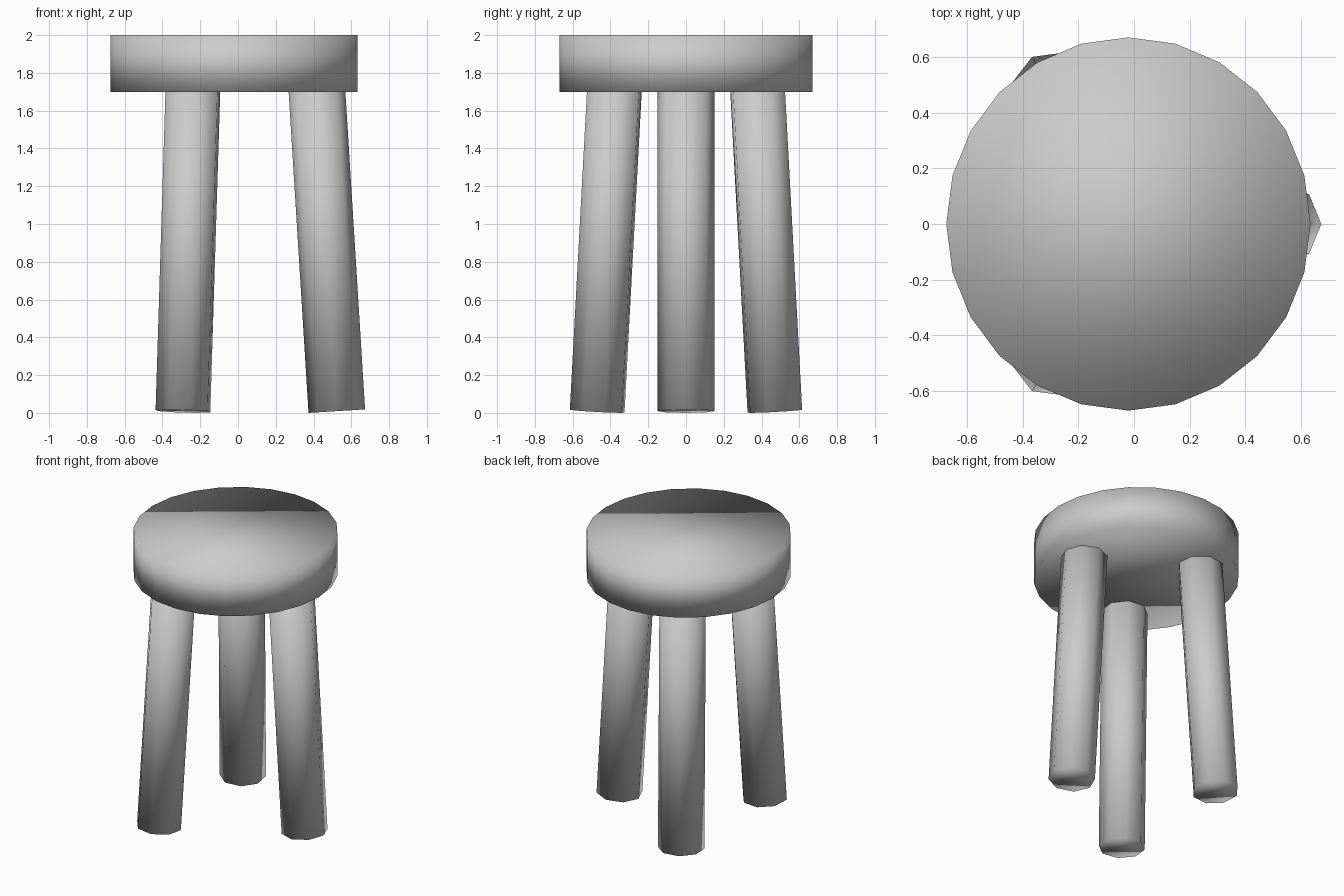
import bpy
import bmesh
import math
from mathutils import Matrix, Vector

default_cube = bpy.data.objects.get("Cube")
if default_cube:
    bpy.data.objects.remove(default_cube, do_unlink=True)

CENTRE_X = -0.02
LEG_RADIUS = 0.15
LEG_LENGTH = 1.78
LEG_SPREAD = 0.543
LEG_TILT = math.atan(0.062)

# One plain grey for the whole stool
grey = bpy.data.materials.new("plain grey")
grey.use_nodes = True
grey.diffuse_color = (0.6, 0.6, 0.6, 1)
grey.node_tree.nodes["Principled BSDF"].inputs["Base Color"].default_value = grey.diffuse_color


def cylinder(name, sides, radius, depth, matrix):
    """Fully smooth-shaded low-poly cylinder with shared cap normals."""
    bm = bmesh.new()
    bmesh.ops.create_cone(bm, cap_ends=True, segments=sides,
                          radius1=radius, radius2=radius, depth=depth)
    bm.transform(matrix)
    for face in bm.faces:
        face.smooth = True
    mesh = bpy.data.meshes.new(name)
    bm.to_mesh(mesh)
    bm.free()
    mesh.materials.append(grey)
    obj = bpy.data.objects.new(name, mesh)
    bpy.context.collection.objects.link(obj)
    return obj


# Seat, very slightly narrower from side to side
cylinder("seat", 24, 0.67, 0.3,
         Matrix.Translation((CENTRE_X, 0, 1.85)) @ Matrix.Diagonal((0.976, 1, 1, 1)))

# Three splayed legs around the seat centre
foot_height = LEG_RADIUS * math.sin(LEG_TILT)
for index, name in enumerate(("left_leg", "back_right_leg", "front_right_leg")):
    turn = Matrix.Rotation(math.tau / 3 * index, 4, "Z")
    foot = Matrix.Translation((LEG_SPREAD, 0, foot_height))
    tilt = Matrix.Rotation(-LEG_TILT, 4, "Y")
    raise_base = Matrix.Translation(Vector((0, 0, LEG_LENGTH / 2)))
    cylinder(name, 8, LEG_RADIUS, LEG_LENGTH,
             Matrix.Translation((CENTRE_X, 0, 0)) @ turn @ foot @ tilt @ raise_base)
